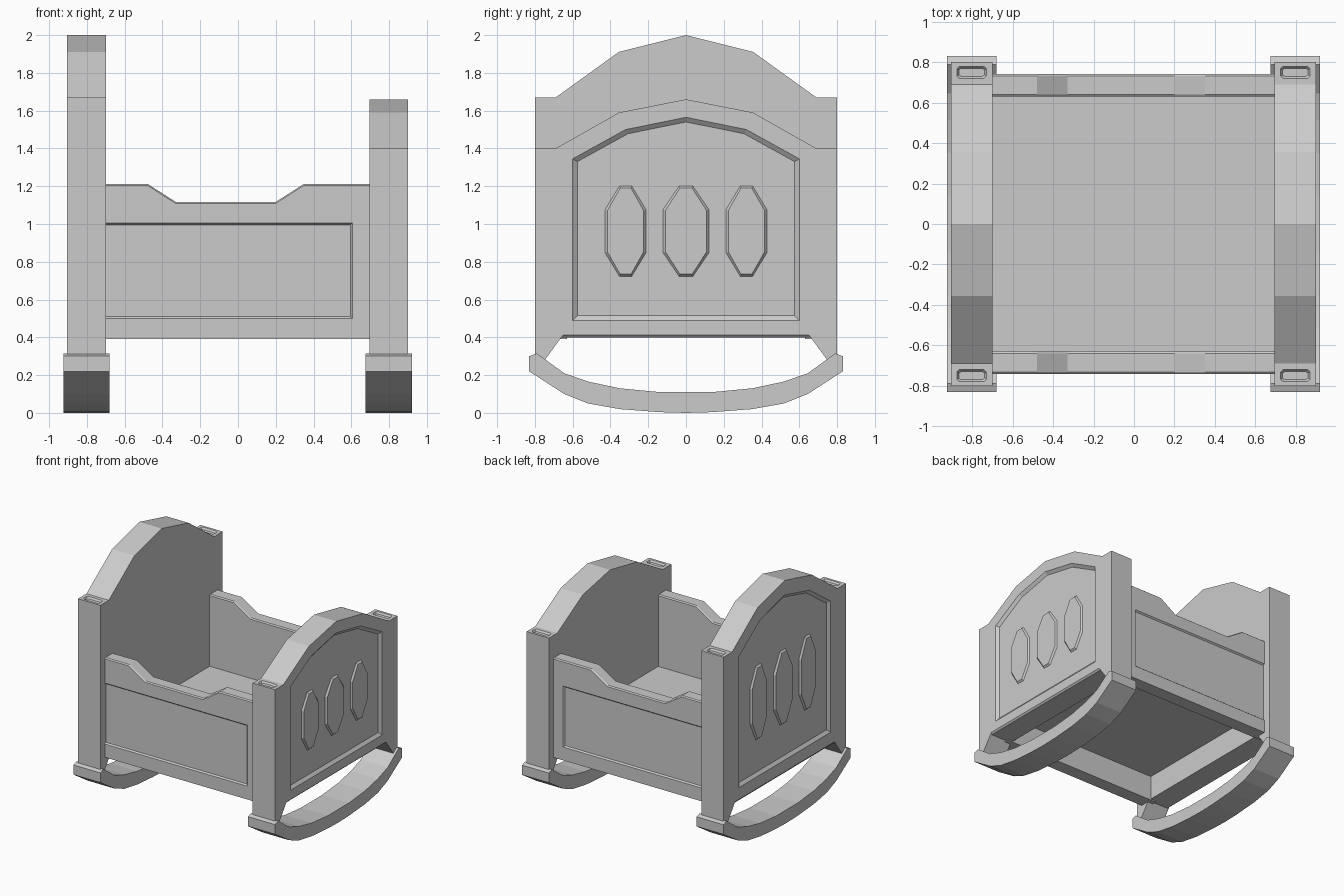
import bpy, bmesh

if "Cube" in bpy.data.objects:
    bpy.data.objects.remove(bpy.data.objects["Cube"])

# axis -> function placing profile point (a, b) at depth d
PLACE = {
    'X': lambda a, b, d: (d, a, b),
    'Y': lambda a, b, d: (a, d, b),
    'Z': lambda a, b, d: (a, b, d),
}


def loft(name, axis, rings):
    """Solid through matching outlines; rings = [(depth, outline), ...]"""
    bm = bmesh.new()
    loops = [[bm.verts.new(PLACE[axis](a, b, d)) for a, b in pts] for d, pts in rings]
    n = len(loops[0])
    for lo, hi in zip(loops, loops[1:]):
        for i in range(n):
            j = (i + 1) % n
            bm.faces.new((lo[i], lo[j], hi[j], hi[i]))
    bm.faces.new(loops[0])
    bm.faces.new(loops[-1])
    bmesh.ops.recalc_face_normals(bm, faces=bm.faces)
    me = bpy.data.meshes.new(name)
    bm.to_mesh(me)
    bm.free()
    ob = bpy.data.objects.new(name, me)
    bpy.context.collection.objects.link(ob)
    return ob


def mirrored(half):
    return half + [(-a, b) for a, b in reversed(half) if a > 0]


def shrink(pts, m):
    """Outline pulled in by about m on every side"""
    out = []
    lo = [min(p[k] for p in pts) for k in (0, 1)]
    hi = [max(p[k] for p in pts) for k in (0, 1)]
    for p in pts:
        out.append(tuple((lo[k] + hi[k]) / 2 + (p[k] - (lo[k] + hi[k]) / 2)
                         * (1 - 2 * m / (hi[k] - lo[k])) for k in (0, 1)))
    return out


def carve(ob, axis, pts, start, edge, floor, m):
    """Cut a recess with sloping walls"""
    cut = loft("recess_cutter", axis, [(start, pts), (edge, pts), (floor, shrink(pts, m))])
    cut.hide_render = True
    mod = ob.modifiers.new("recess", 'BOOLEAN')
    mod.operation, mod.solver, mod.object = 'DIFFERENCE', 'EXACT', cut
    bpy.context.view_layer.objects.active = ob
    bpy.ops.object.modifier_apply(modifier=mod.name)
    bpy.data.objects.remove(cut)


board = [(0, 1.66), (0.355, 1.59), (0.69, 1.40), (0.8, 1.40),
         (0.8, 0.27), (0.755, 0.27), (0.66, 0.40)]
chamfered = board[:-1] + [(0.65, 0.413)]
panel = [(0, 1.565), (0.32, 1.50), (0.6, 1.345), (0.6, 0.49)]
oval = [(0.032, 0.24), (0.108, 0.115), (0.108, -0.115), (0.032, -0.24)]
rocker_half = [(0, 0.11), (0.14, 0.11), (0.35, 0.13), (0.515, 0.165), (0.645, 0.21),
               (0.79, 0.315), (0.83, 0.30), (0.83, 0.22), (0.645, 0.10),
               (0.52, 0.05), (0.35, 0.02), (0.14, 0.004), (0, 0)]
rocker = rocker_half + [(-a, b) for a, b in reversed(rocker_half[1:-1])]

for label, xi, xo, s in (("head", -0.70, -0.905, 1.27), ("foot", 0.695, 0.90, 1.0)):
    def tall(pts):
        return [(a, 0.4 + (b - 0.4) * s if b > 0.4 else b) for a, b in pts]
    out = 1 if xo > 0 else -1
    floor = xo - out * 0.02

    # arched end board with its legs
    full = mirrored(tall(board))
    end = loft(label + "board", 'X', [(xi, full), (xo - out * 0.013, full),
                                      (xo, mirrored(tall(chamfered)))])
    carve(end, 'X', mirrored(tall(panel)), xo + out * 0.05, xo, floor, 0.025)

    # three raised octagons on the panel
    for i, cy in enumerate((-0.32, 0, 0.32)):
        pts = [(a * (1.12 if cy == 0 else 1) + cy, b + 0.962) for a, b in mirrored(oval)]
        pts = tall(pts)
        loft(f"{label}_octagon_{i + 1}", 'X', [(floor - out * 0.01, pts), (floor, pts),
                                               (floor + out * 0.014, shrink(pts, 0.012))])

    # sunken rectangles on the post tops
    cx, top = (xi + xo) / 2, tall([(0, 1.40)])[0][1]
    for cy in (-0.75, 0.75):
        w, h, c = 0.073, 0.03, 0.012
        pts = [(cx + sx * u, cy + sy * v) for sx, sy, u, v in (
            (1, 1, w - c, h), (1, 1, w, h - c), (1, -1, w, h - c), (1, -1, w - c, h),
            (-1, -1, w - c, h), (-1, -1, w, h - c), (-1, 1, w, h - c), (-1, 1, w - c, h))]
        carve(end, 'Z', pts, top + 0.05, top, top - 0.015, 0.01)

    # curved rocker
    loft(label + "_rocker", 'X', [(xi - out * 0.021, rocker), (xo + out * 0.02, rocker)])

# side rails with dipped top and a recessed panel
rail = [(-0.75, 0.39), (0.75, 0.39), (0.75, 1.213), (0.35, 1.213),
        (0.20, 1.117), (-0.33, 1.117), (-0.48, 1.213), (-0.75, 1.213)]
soft = [(a, b - 0.008 if b > 1 else b) for a, b in rail]
groove = [(-0.73, 0.5), (0.605, 0.5), (0.605, 1.005), (-0.73, 1.005)]
for label, sy in (("front", -1), ("back", 1)):
    side = loft(label + "_rail", 'Y', [(sy * 0.63, soft), (sy * 0.64, rail),
                                       (sy * 0.732, rail), (sy * 0.742, soft)])
    carve(side, 'Y', groove, sy * 0.8, sy * 0.742, sy * 0.73, 0.01)

# mattress base
base = [(-0.72, -0.65), (0.71, -0.65), (0.71, 0.65), (-0.72, 0.65)]
loft("mattress_base", 'Z', [(0.60, base), (0.62, base)])
